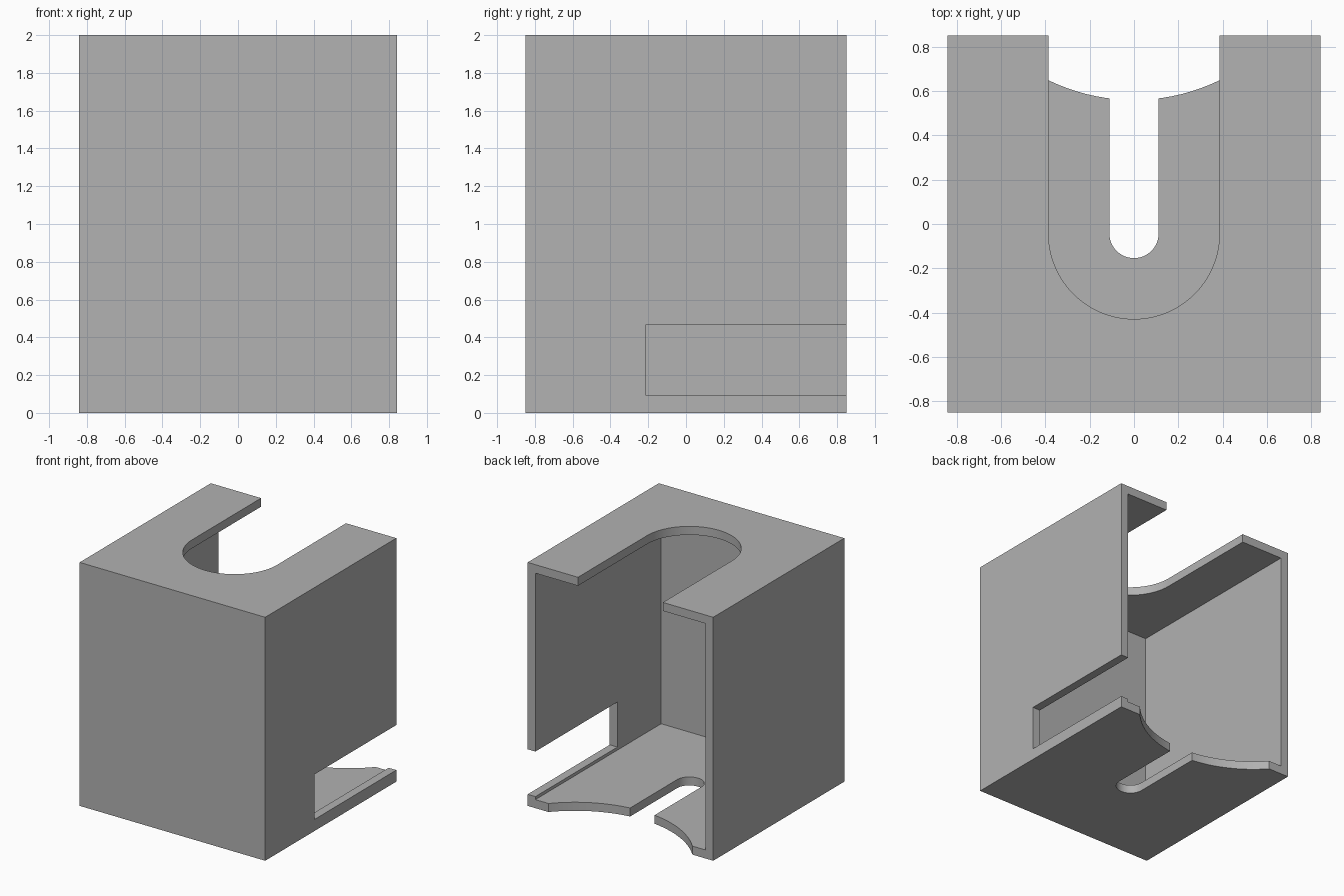
import bpy
import bmesh
from math import cos, sin, pi, radians

if "Cube" in bpy.data.objects:
    bpy.data.objects.remove(bpy.data.objects["Cube"], do_unlink=True)

HALF_X, HALF_Y, HEIGHT, WALL = 0.843, 0.851, 2.0, 0.07
BEYOND = 1.2  # how far cutters reach past the open back

grey = bpy.data.materials.new("plain_grey")
grey.use_nodes = True
grey.diffuse_color = (0.445, 0.445, 0.445, 1)
grey.node_tree.nodes["Principled BSDF"].inputs["Base Color"].default_value = grey.diffuse_color


def prism(name, outline, z0, z1):
    """Upright prism from an anticlockwise outline."""
    bm = bmesh.new()
    base = bm.faces.new([bm.verts.new((x, y, z0)) for x, y in outline])
    top = bmesh.ops.extrude_face_region(bm, geom=[base])["geom"]
    verts = [v for v in top if isinstance(v, bmesh.types.BMVert)]
    bmesh.ops.translate(bm, verts=verts, vec=(0, 0, z1 - z0))
    bmesh.ops.recalc_face_normals(bm, faces=bm.faces)
    mesh = bpy.data.meshes.new(name)
    bm.to_mesh(mesh)
    bm.free()
    mesh.materials.append(grey)
    obj = bpy.data.objects.new(name, mesh)
    bpy.context.collection.objects.link(obj)
    return obj


def rectangle(x0, x1, y0, y1):
    return [(x0, y0), (x1, y0), (x1, y1), (x0, y1)]


def arc(cy, radius, start, end, steps):
    angles = [start + (end - start) * i / steps for i in range(steps + 1)]
    return [(radius * cos(a), cy + radius * sin(a)) for a in angles]


def u_slot(cy, radius, back):
    """Slot with a round front end, open towards the back."""
    return arc(cy, radius, pi, 2 * pi, 48) + [(radius, back), (-radius, back)]


# Outer block
shell = prism("housing_shell", rectangle(-HALF_X, HALF_X, -HALF_Y, HALF_Y), 0, HEIGHT)

# Hollow interior, top opening, floor slot, curved floor edge, side slot
cutters = [
    prism("cavity_cutter",
          rectangle(WALL - HALF_X, HALF_X - WALL, WALL - HALF_Y, BEYOND),
          WALL, HEIGHT - WALL),
    prism("top_opening_cutter", u_slot(-0.043, 0.386, BEYOND), 1.8, 2.2),
    prism("floor_slot_cutter", u_slot(-0.043, 0.111, 0.9), -0.2, 0.2),
    prism("floor_edge_cutter", arc(1.44, 0.88, 0, 2 * pi, 128)[:-1], -0.2, 0.2),
    prism("side_slot_cutter", rectangle(0.7, 1, -0.214, BEYOND), 0.095, 0.465),
]

bpy.context.view_layer.objects.active = shell
for cutter in cutters:
    cutter.hide_render = True
    cut = shell.modifiers.new(cutter.name, 'BOOLEAN')
    cut.operation = 'DIFFERENCE'
    cut.solver = 'EXACT'
    cut.object = cutter
    bpy.ops.object.modifier_apply(modifier=cut.name)
    bpy.data.objects.remove(cutter, do_unlink=True)

# Smooth curved walls, crisp corners
bpy.ops.object.select_all(action='DESELECT')
shell.select_set(True)
bpy.ops.object.shade_smooth_by_angle(angle=radians(30))
